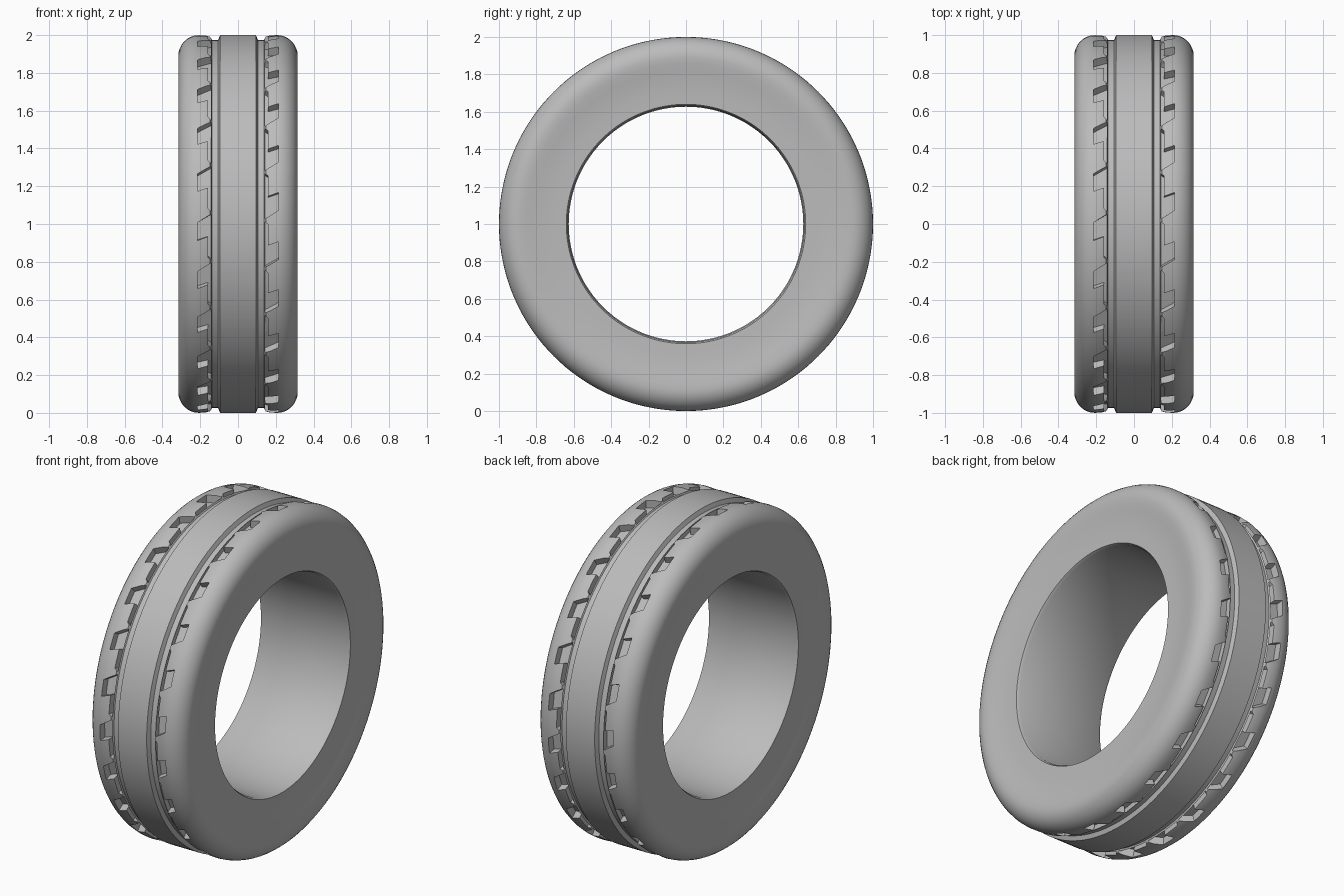
import bpy, bmesh
from math import sin, cos, pi, radians

cube = bpy.data.objects.get("Cube")
if cube:
    bpy.data.objects.remove(cube)

rubber = bpy.data.materials.new("grey_rubber")
rubber.use_nodes = True
GREY = (0.5, 0.5, 0.5, 1)
rubber.diffuse_color = GREY
rubber.node_tree.nodes["Principled BSDF"].inputs["Base Color"].default_value = GREY

SEGMENTS = 144
NOTCHES = 24


def ring_point(x, r, a):
    """Point on the wheel; angle 0 faces the front and grows upwards."""
    return (x, -r * cos(a), 1 + r * sin(a))


def make_object(name, bm):
    bmesh.ops.recalc_face_normals(bm, faces=bm.faces)
    mesh = bpy.data.meshes.new(name)
    bm.to_mesh(mesh)
    bm.free()
    ob = bpy.data.objects.new(name, mesh)
    bpy.context.collection.objects.link(ob)
    mesh.materials.append(rubber)
    return ob


# Half cross-section: centre band, groove, rounded shoulder, dished wall, bore
half = [(0.095, 1.0), (0.105, 0.975), (0.138, 0.975), (0.147, 0.992), (0.17, 0.998)]
for i in range(9):
    t = i / 8 * pi / 2
    half.append((0.206 + 0.11 * sin(t), 0.89 + 0.11 * cos(t)))
half += [(0.314, 0.86), (0.308, 0.82), (0.301, 0.77), (0.297, 0.71), (0.296, 0.64), (0.28, 0.632)]
profile = half + [(0, 0.627)] + [(-x, r) for x, r in reversed(half)]

bm = bmesh.new()
rings = [[bm.verts.new(ring_point(x, r, 2 * pi * s / SEGMENTS)) for x, r in profile]
         for s in range(SEGMENTS)]
n = len(profile)
for s in range(SEGMENTS):
    a, b = rings[s], rings[(s + 1) % SEGMENTS]
    for i in range(n):
        j = (i + 1) % n
        bm.faces.new((a[i], a[j], b[j], b[i]))
tyre = make_object("tyre", bm)

# Notch outline as rows of (outer point, inner point), each (x, angle)
rows = [((0.215, 0.035), (0.143, 0.08)),
        ((0.215, -0.06), (0.143, -0.03)),
        ((0.16, -0.04), (0.143, -0.045)),
        ((0.16, -0.1), (0.143, -0.1)),
        ((0.16, -0.15), (0.143, -0.165))]


def add_notch(bm, side, angle):
    """Closed curved block; the left shoulder is the right one turned over."""
    def corners(r):
        return [[bm.verts.new(ring_point(side * x, r, angle - side * a)) for x, a in row]
                for row in rows]
    low, high = corners(0.955), corners(1.03)
    for layer in (low, high):
        for p, q in zip(layer, layer[1:]):
            bm.faces.new((p[0], p[1], q[1], q[0]))
    for k in range(2):
        for i in range(len(rows) - 1):
            bm.faces.new((low[i][k], low[i + 1][k], high[i + 1][k], high[i][k]))
    for i in (0, -1):
        bm.faces.new((low[i][0], low[i][1], high[i][1], high[i][0]))


bm = bmesh.new()
for side, start in ((-1, -1.6), (1, 6.2)):
    for k in range(NOTCHES):
        add_notch(bm, side, radians(start) + 2 * pi * k / NOTCHES)
cutter = make_object("tread_notch_cutter", bm)
cutter.hide_render = True

# Cut the tread notches
cut = tyre.modifiers.new("tread_notches", "BOOLEAN")
cut.operation = "DIFFERENCE"
cut.solver = "EXACT"
cut.object = cutter
bpy.ops.object.select_all(action="DESELECT")
tyre.select_set(True)
bpy.context.view_layer.objects.active = tyre
bpy.ops.object.modifier_apply(modifier=cut.name)
bpy.data.objects.remove(cutter)
bpy.ops.object.shade_smooth_by_angle(angle=radians(32))
